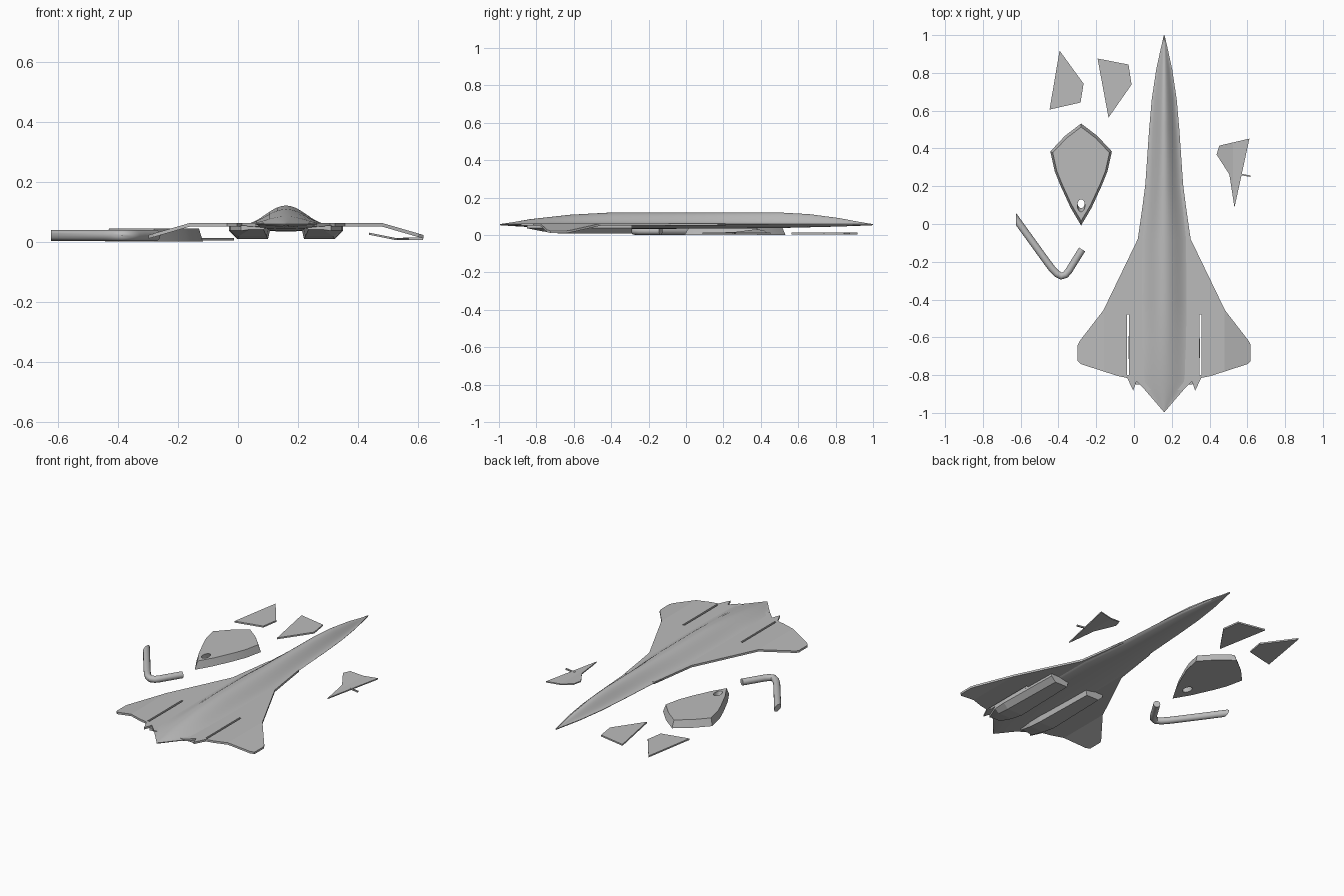
import bpy, bmesh, math
from mathutils import Vector

if "Cube" in bpy.data.objects:
    bpy.data.objects.remove(bpy.data.objects["Cube"], do_unlink=True)

grey = bpy.data.materials.new("light_grey_plastic")
grey.use_nodes = True
GREY = (0.5, 0.5, 0.5, 1)
grey.diffuse_color = GREY
grey.node_tree.nodes["Principled BSDF"].inputs["Base Color"].default_value = GREY
CX = 0.16  # aircraft centreline


def finish(name, bm, smooth=None):
    bmesh.ops.recalc_face_normals(bm, faces=bm.faces)
    mesh = bpy.data.meshes.new(name)
    bm.to_mesh(mesh)
    bm.free()
    obj = bpy.data.objects.new(name, mesh)
    bpy.context.collection.objects.link(obj)
    mesh.materials.append(grey)
    if smooth:
        bpy.ops.object.select_all(action='DESELECT')
        obj.select_set(True)
        bpy.context.view_layer.objects.active = obj
        bpy.ops.object.shade_smooth_by_angle(angle=math.radians(smooth))
    return obj


def loft(name, rings, smooth=None):
    """Skin closed rings of equal length and cap the ends."""
    bm = bmesh.new()
    rows = [[bm.verts.new(p) for p in ring] for ring in rings]
    n = len(rows[0])
    for a, b in zip(rows, rows[1:]):
        for i in range(n):
            bm.faces.new((a[i], a[(i + 1) % n], b[(i + 1) % n], b[i]))
    bm.faces.new(rows[0])
    bm.faces.new(rows[-1])
    return finish(name, bm, smooth)


def plate(name, outline, height, thick, folds=(), smooth=None):
    """Thin plate from a plan outline; height(x) gives its underside."""
    bm = bmesh.new()
    face = bm.faces.new([bm.verts.new((x, y, 0)) for x, y in outline])
    for point, normal in folds:
        bmesh.ops.bisect_plane(bm, geom=bm.verts[:] + bm.edges[:] + bm.faces[:],
                               plane_co=point, plane_no=normal)
    up = bmesh.ops.extrude_face_region(bm, geom=bm.faces[:])["geom"]
    for v in up:
        if isinstance(v, bmesh.types.BMVert):
            v.co.z += thick
    for v in bm.verts:
        v.co.z += height(v.co.x)
    return finish(name, bm, smooth)


def cut(target, name, centre, size, turn=(0, 0, 0), round_shape=False):
    bm = bmesh.new()
    if round_shape:
        bmesh.ops.create_cone(bm, segments=24, radius1=0.5, radius2=0.5, depth=1, cap_ends=True)
    else:
        bmesh.ops.create_cube(bm, size=1)
    cutter = finish(name, bm)
    cutter.location, cutter.scale, cutter.rotation_euler = centre, size, turn
    cutter.hide_render = True
    cutter.hide_set(True)
    mod = target.modifiers.new(name, 'BOOLEAN')
    mod.operation, mod.object, mod.solver = 'DIFFERENCE', cutter, 'EXACT'


# Fuselage: bell-shaped back, shallow belly, sharp side edges
stations = [  # y, half width, top, belly
    (1.0, .002, .058, .053), (.93, .018, .069, .05), (.82, .042, .09, .046),
    (.66, .066, .111, .042), (.5, .08, .12, .038), (.21, .1, .12, .035),
    (-.08, .137, .12, .034), (-.4, .14, .12, .034), (-.62, .14, .108, .036),
    (-.835, .14, .084, .043), (-.92, .066, .069, .048), (-.995, .002, .058, .053)]
STEPS = 10
rings = []
for y, w, top, belly in stations:
    ring = []
    for i in range(2 * STEPS + 1):
        t = i / STEPS - 1
        ring.append((CX + w * t, y, .058 + (top - .058) * (.5 + .5 * math.cos(math.pi * t))))
    for i in range(1, 2 * STEPS):
        t = 1 - i / STEPS
        ring.append((CX + w * t, y, .054 - (.054 - belly) * (1 - t * t) - .001))
    rings.append(ring)
fuselage = loft("fuselage", rings, 40)

# Delta wing with drooped tips and notched trailing edge
half = [(.098, .21), (.14, -.08), (.322, -.457), (.448, -.62), (.458, -.64), (.458, -.725),
        (.44, -.742), (.245, -.805), (.196, -.815), (.164, -.882), (.147, -.833), (.1, -.88)]
outline = [(CX + x, y) for x, y in half] + [(CX - x, y) for x, y in reversed(half)]
FOLD = 0.32


def droop(x):
    return .05 - max(0, abs(x - CX) - FOLD) * .29


wing = plate("delta_wing", outline, droop, .012,
             [((CX + s * FOLD, 0, 0), (1, 0, 0)) for s in (-1, 1)])

# Slots for the fins and foreplanes, and the engine boxes under the wing
for s, side in ((1, "left"), (-1, "right")):
    cut(wing, side + "_fin_slot", (CX + s * .192, -.64, .055), (.012, .32, .05))
    cut(fuselage, side + "_foreplane_slot", (CX + s * .085, .54, .066), (.03, .18, .007))
    boxes = []
    for y, bottom, inner, outer in ((-.85, .04, .065, .15), (-.76, .018, .055, .185),
                                    (-.68, .008, .05, .19), (-.29, .008, .06, .18)):
        boxes.append([(CX + s * x, y, z) for x, z in (
            (inner, .053), (outer, .053), (outer, .036), (outer - .028, bottom),
            (inner + .01, bottom))])
    loft(side + "_engine_box", boxes)

# Loose upright fins
plate("loose_fin_a", [(-.394, .918), (-.267, .743), (-.283, .643), (-.447, .606)],
      lambda x: .003, .009)
plate("loose_fin_b", [(-.193, .876), (-.029, .844), (-.013, .738), (-.135, .563)],
      lambda x: .003, .009)

# Loose foreplane with a raised outer panel and a mounting pin
plate("loose_foreplane", [(.611, .452), (.452, .415), (.437, .368), (.505, .262), (.532, .087)],
      lambda x: .005 + max(0, .525 - x) * .2, .007, [((.525, 0, 0), (1, 0, 0))])
loft("foreplane_pin", [[(x, y + a, .009 + b) for a, b in
                        ((-.004, -.004), (.004, -.004), (.004, .004), (-.004, .004))]
                       for x, y in ((.55, .265), (.617, .253))])

# Stand base: shield shape with sloping sides and an oval socket
base_half = [(0, -.008), (.055, .085), (.11, .205), (.14, .28), (.163, .384), (.085, .467), (0, .532)]
shield = base_half + [(-x, y) for x, y in reversed(base_half[1:-1])]
BASE_X, BASE_Y = -.28, .3
base = loft("stand_base", [[(BASE_X + x * k, BASE_Y + (y - BASE_Y) * k, z) for x, y in shield]
                           for k, z in ((1, 0), (.92, .043))], 25)
cut(base, "stand_socket", (BASE_X, .108, .02), (.04, .06, .2), (math.radians(25), 0, 0), True)

# Bent stand rod, with its foot cut at a slant
path = [Vector(p) for p in ((-.608, .005), (-.46, -.202), (-.435, -.235), (-.41, -.262),
                            (-.385, -.276), (-.362, -.268), (-.343, -.245), (-.325, -.215),
                            (-.275, -.135))]
R = 0.019
tube = []
for i, p in enumerate(path):
    d = (path[min(i + 1, len(path) - 1)] - path[max(i - 1, 0)]).normalized()
    across = Vector((-d.y, d.x)) * R
    if i == 0:
        p = Vector((-.624, .025))
        across = Vector((0, R / d.x))
    tube.append([(p.x + across.x * math.cos(a), p.y + across.y * math.cos(a),
                  .02 + R * math.sin(a))
                 for a in (math.tau * k / 16 for k in range(16))])
loft("stand_rod", tube, 40)
